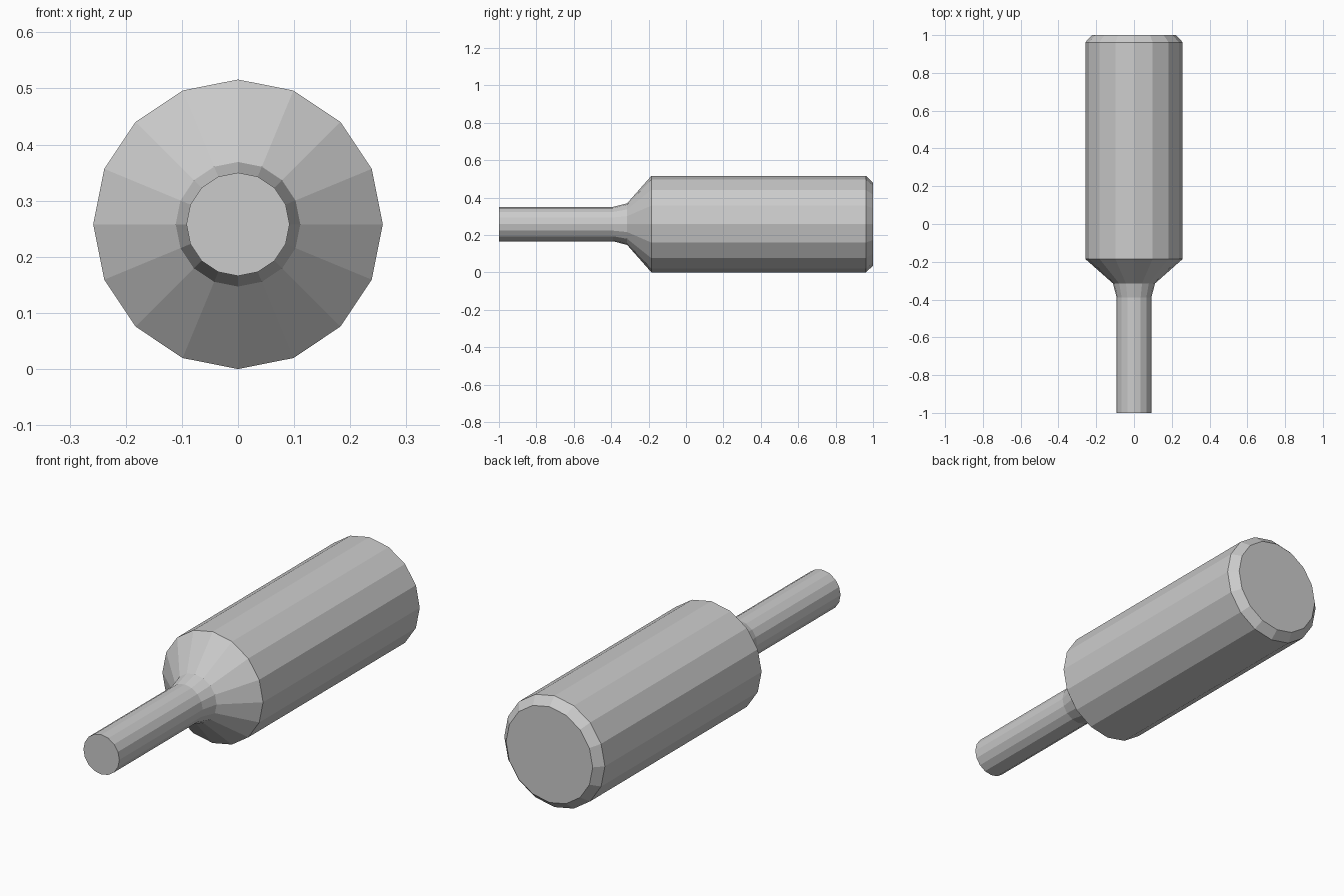
import bpy, bmesh, math

if "Cube" in bpy.data.objects:
    bpy.data.objects.remove(bpy.data.objects["Cube"])

SIDES = 16
CENTRE_Z = 0.258

grey = bpy.data.materials.new("light_grey")
grey.diffuse_color = (0.6, 0.6, 0.6, 1)
grey.use_nodes = True
grey.node_tree.nodes["Principled BSDF"].inputs["Base Color"].default_value = grey.diffuse_color

# (y, radius) from the tip of the thin shaft to the back of the thick body
PROFILE = [(-1.0, 0.092), (-0.39, 0.092), (-0.315, 0.111),
           (-0.185, 0.258), (0.962, 0.258), (1.0, 0.222)]


def lathe_along_y(name, profile):
    bm = bmesh.new()
    rings = []
    for y, r in profile:
        angles = [2 * math.pi * i / SIDES for i in range(SIDES)]
        rings.append([bm.verts.new((r * math.sin(a), y, CENTRE_Z + r * math.cos(a)))
                      for a in angles])
    # Side bands
    for a, b in zip(rings, rings[1:]):
        for i in range(SIDES):
            j = (i + 1) % SIDES
            bm.faces.new((a[i], a[j], b[j], b[i]))
    # Flat end caps
    bm.faces.new(rings[0])
    bm.faces.new(rings[-1])
    bmesh.ops.recalc_face_normals(bm, faces=bm.faces)
    mesh = bpy.data.meshes.new(name)
    bm.to_mesh(mesh)
    bm.free()
    mesh.materials.append(grey)
    obj = bpy.data.objects.new(name, mesh)
    bpy.context.collection.objects.link(obj)
    return obj


# Shaft, flared collar, body and chamfered end in one turned piece
lathe_along_y("turned_body_with_shaft", PROFILE)
